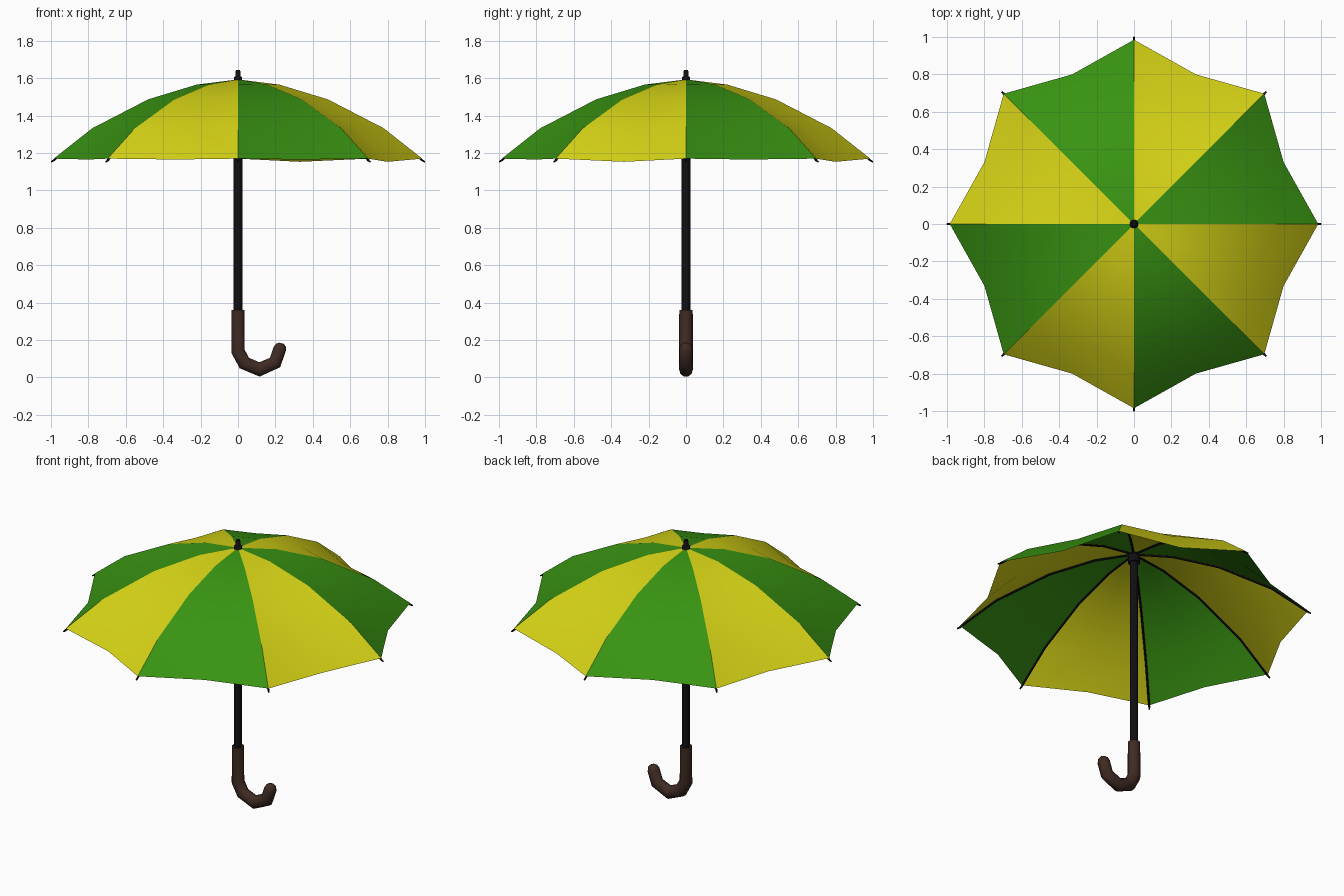
import bpy, bmesh, math
from mathutils import Vector, Matrix

if "Cube" in bpy.data.objects:
    bpy.data.objects.remove(bpy.data.objects["Cube"])


def material(name, rgb):
    m = bpy.data.materials.new(name)
    m.diffuse_color = (*rgb, 1)
    m.use_nodes = True
    m.node_tree.nodes["Principled BSDF"].inputs["Base Color"].default_value = m.diffuse_color
    return m


GREEN = material("leaf green", (0.04, 0.29, 0.006))
YELLOW = material("yellow", (0.68, 0.66, 0.008))
BLACK = material("black", (0.005, 0.005, 0.006))
BROWN = material("dark brown", (0.05, 0.024, 0.017))


def finish(name, bm, mats, angle=50):
    me = bpy.data.meshes.new(name)
    bm.to_mesh(me)
    bm.free()
    ob = bpy.data.objects.new(name, me)
    bpy.context.collection.objects.link(ob)
    for m in mats:
        me.materials.append(m)
    bpy.ops.object.select_all(action='DESELECT')
    ob.select_set(True)
    bpy.context.view_layer.objects.active = ob
    bpy.ops.object.shade_smooth_by_angle(angle=math.radians(angle))
    return ob


def tube(bm, path, sides, turn=0.0):
    """Capped, mitred tube along (x, z, radius) points, spun about z by turn."""
    rot = Matrix.Rotation(turn, 3, 'Z')
    pts = [Vector((x, 0, z)) for x, z, r in path]
    rings = []
    for i, (p, (_, _, r)) in enumerate(zip(pts, path)):
        a = (p - pts[i - 1]).normalized() if i else (pts[1] - p).normalized()
        b = (pts[i + 1] - p).normalized() if i < len(pts) - 1 else a
        t = (a + b).normalized()
        n = Vector((t.z, 0, -t.x)) / max(t.dot(a), 0.5)
        rings.append([bm.verts.new(rot @ (p + r * (n * math.cos(k) + Vector((0, 1, 0)) * math.sin(k))))
                      for k in (2 * math.pi * (j + 0.5) / sides for j in range(sides))])
    for r0, r1 in zip(rings, rings[1:]):
        for j in range(sides):
            k = (j + 1) % sides
            bm.faces.new((r0[j], r0[k], r1[k], r1[j]))
    bm.faces.new(rings[0])
    bm.faces.new(rings[-1])
    bmesh.ops.recalc_face_normals(bm, faces=bm.faces)


# Canopy: eight alternating panels, taut over the ribs and hollow between them
PROFILE = [(0.012, 1.592), (0.22, 1.566), (0.48, 1.487), (0.78, 1.332), (0.985, 1.17)]
bm = bmesh.new()
for k in range(8):
    a = math.radians(45 * k)
    rows = []
    for r, z in PROFILE:
        mid = r * (0.924 - 0.046 * r)
        dip = (0.018 if k in (1, 7) else 0.005) * r ** 4
        rows.append([bm.verts.new((q * math.cos(t), q * math.sin(t), h))
                     for q, t, h in ((r, a, z), (mid, a + math.pi / 8, z - dip), (r, a + math.pi / 4, z))])
    for up, low in zip(rows, rows[1:]):
        for j in range(2):
            f = bm.faces.new((up[j], low[j], low[j + 1], up[j + 1]))
            f.material_index = k % 2
bm.normal_update()
finish("canopy", bm, [GREEN, YELLOW])

# Ribs under every seam, poking out slightly at the rim
bm = bmesh.new()
for k in range(8):
    path = [(r, z - 0.009, 0.006) for r, z in PROFILE] + [(1.0, 1.152, 0.004)]
    tube(bm, path, 6, math.radians(45 * k))
finish("ribs", bm, [BLACK])

# Shaft, hub below the canopy, and ferrule on top
bm = bmesh.new()
tube(bm, [(0, 0.32, 0.024), (0, 1.59, 0.024)], 12)
finish("shaft", bm, [BLACK])
bm = bmesh.new()
tube(bm, [(0, 1.53, 0.034), (0, 1.575, 0.034)], 12)
finish("hub", bm, [BLACK])
bm = bmesh.new()
tube(bm, [(0, 1.575, 0.025), (0, 1.605, 0.022), (0, 1.61, 0.015), (0, 1.643, 0.012)], 12)
finish("ferrule", bm, [BLACK])

# Hooked handle with a rounded end
bm = bmesh.new()
tube(bm, [(0, 0.36, 0.036), (0, 0.14, 0.037), (0.034, 0.077, 0.037), (0.115, 0.043, 0.037),
          (0.198, 0.08, 0.036), (0.223, 0.152, 0.036), (0.229, 0.172, 0.029), (0.232, 0.183, 0.014)], 10)
finish("handle", bm, [BROWN])
